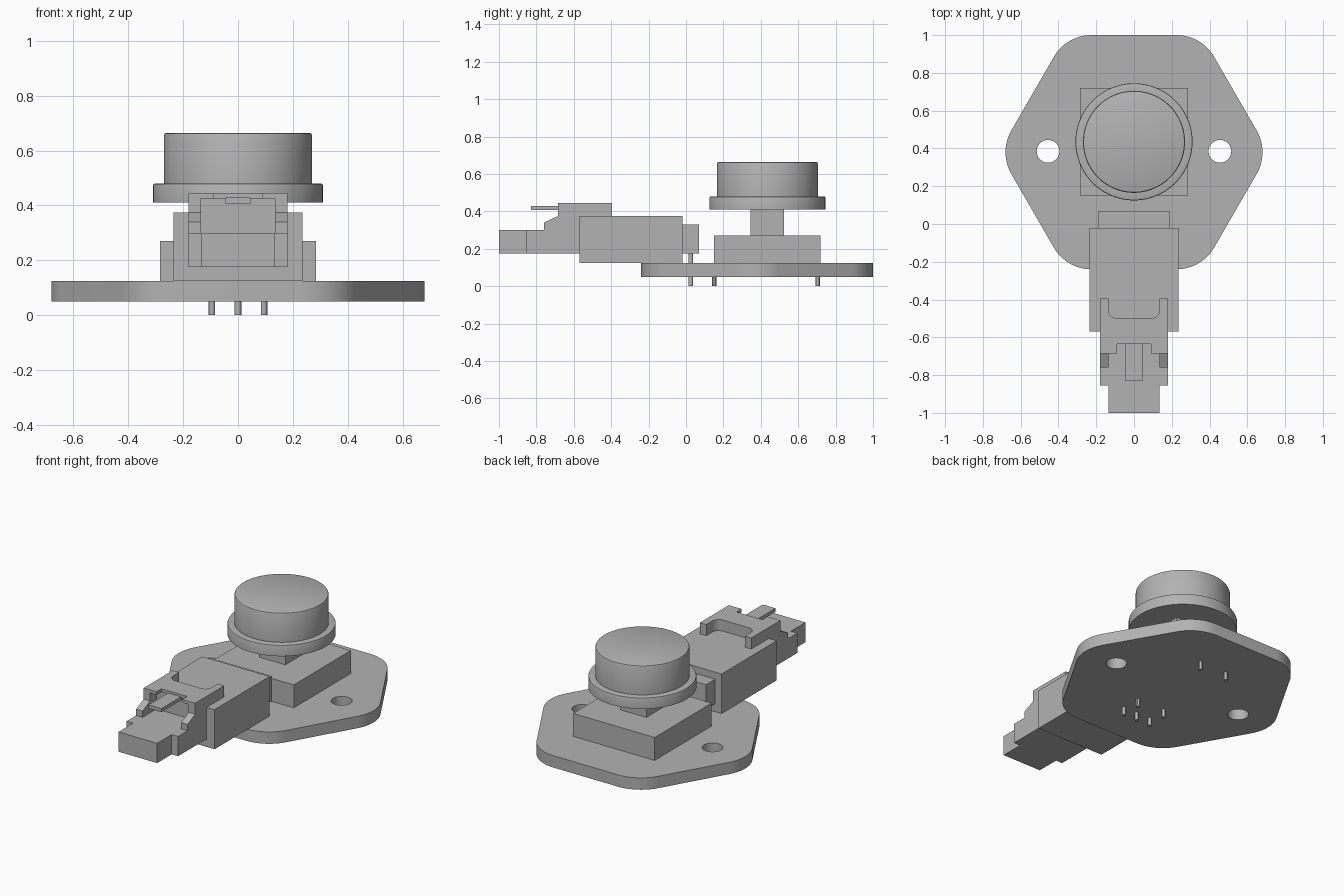
import bpy, bmesh, math
from mathutils import Vector

cube = bpy.data.objects.get("Cube")
if cube:
    bpy.data.objects.remove(cube, do_unlink=True)

GREY = (0.45, 0.45, 0.45, 1)
grey = bpy.data.materials.new("plain_grey")
grey.use_nodes = True
grey.diffuse_color = GREY
grey.node_tree.nodes["Principled BSDF"].inputs["Base Color"].default_value = GREY


def finish(name, bm, smooth=False):
    bmesh.ops.recalc_face_normals(bm, faces=bm.faces)
    mesh = bpy.data.meshes.new(name)
    bm.to_mesh(mesh)
    bm.free()
    mesh.materials.append(grey)
    obj = bpy.data.objects.new(name, mesh)
    bpy.context.collection.objects.link(obj)
    if smooth:
        activate(obj)
        bpy.ops.object.shade_smooth_by_angle(angle=math.radians(30))
    return obj


def activate(obj):
    bpy.ops.object.select_all(action='DESELECT')
    obj.select_set(True)
    bpy.context.view_layer.objects.active = obj


def prism(name, points, offset, smooth=False):
    """Extrude a flat outline of 3D points along an offset."""
    bm = bmesh.new()
    face = bm.faces.new([bm.verts.new(p) for p in points])
    ext = bmesh.ops.extrude_face_region(bm, geom=[face], use_keep_orig=True)
    verts = [g for g in ext["geom"] if isinstance(g, bmesh.types.BMVert)]
    bmesh.ops.translate(bm, vec=offset, verts=verts)
    return finish(name, bm, smooth)


def flat_prism(name, outline, z0, z1, smooth=False):
    return prism(name, [(x, y, z0) for x, y in outline], (0, 0, z1 - z0), smooth)


def box(name, x, y0, y1, z0, z1):
    return flat_prism(name, [(-x, y0), (x, y0), (x, y1), (-x, y1)], z0, z1)


def cylinder(name, x, y, r, z0, z1, sides=64):
    ring = [(x + r * math.cos(2 * math.pi * i / sides),
             y + r * math.sin(2 * math.pi * i / sides)) for i in range(sides)]
    return flat_prism(name, ring, z0, z1, sides > 8)


def lathe(name, centre, profile, steps=96):
    bm = bmesh.new()
    verts = [bm.verts.new((r, 0, z)) for r, z in profile]
    edges = [bm.edges.new(pair) for pair in zip(verts, verts[1:])]
    bmesh.ops.spin(bm, geom=verts + edges, cent=(0, 0, 0), axis=(0, 0, 1),
                   angle=2 * math.pi, steps=steps)
    bmesh.ops.remove_doubles(bm, verts=bm.verts, dist=0.0001)
    bmesh.ops.translate(bm, vec=centre, verts=bm.verts)
    return finish(name, bm, True)


# Mounting plate: rounded hexagon with two screw holes
PLATE_Y, APOTHEM, CORNER = 0.38, 0.62, 0.23
outline = []
for k in range(6):
    reach = (APOTHEM - CORNER) / math.cos(math.radians(30))
    a = math.radians(60 * k)
    for step in range(13):
        b = a + math.radians(-30 + 5 * step)
        outline.append((reach * math.cos(a) + CORNER * math.cos(b),
                        PLATE_Y + reach * math.sin(a) + CORNER * math.sin(b)))
plate = flat_prism("mounting_plate", outline, 0.05, 0.125)
for side in (-1, 1):
    cutter = cylinder("hole_cutter", side * 0.455, 0.385, 0.06, 0, 0.2, 48)
    cutter.hide_render = True
    cut = plate.modifiers.new("hole", 'BOOLEAN')
    cut.operation, cut.solver, cut.object = 'DIFFERENCE', 'EXACT', cutter
    activate(plate)
    bpy.ops.object.modifier_apply(modifier=cut.name)
    bpy.data.objects.remove(cutter, do_unlink=True)
activate(plate)
bpy.ops.object.shade_smooth_by_angle(angle=math.radians(30))

# Push button: housing, stem and round cap
BUTTON_Y = 0.435
box("switch_housing", 0.285, 0.15, 0.72, 0.125, 0.27)
box("switch_stem", 0.09, BUTTON_Y - 0.09, BUTTON_Y + 0.09, 0.27, 0.415)
lathe("button_cap", (0, BUTTON_Y, 0), [
    (0, 0.41), (0.31, 0.41), (0.31, 0.473), (0.308, 0.478), (0.303, 0.48),
    (0.27, 0.48), (0.27, 0.655), (0.267, 0.662), (0.26, 0.665), (0, 0.665)])

# Socket on the plate
box("socket_body", 0.235, -0.57, -0.02, 0.125, 0.375)
box("socket_neck", 0.19, -0.02, 0.07, 0.175, 0.33)

# Solder pins
for x in (-0.095, 0, 0.095):
    cylinder("socket_pin", x, 0.025, 0.012, 0, 0.18, 12)
for x in (-0.095, 0.095):
    for y in (0.15, 0.705):
        cylinder("switch_pin", x, y, 0.012, 0, 0.06, 12)

# Plug: nose, base and two shaped cheeks
box("plug_nose", 0.135, -1.0, -0.855, 0.175, 0.3)
box("plug_base", 0.18, -0.855, -0.5, 0.175, 0.3)
cheek = [(-0.76, 0.3), (-0.76, 0.34), (-0.685, 0.375), (-0.685, 0.445),
         (-0.395, 0.445), (-0.395, 0.3)]
for x in (-0.18, 0.135):
    prism("plug_cheek", [(x, y, z) for y, z in cheek], (0.045, 0, 0))

# Rounded recess at the rear of the plug, shared by core and top
W, R, FLOOR = 0.135, 0.045, -0.5
arc = [(W - R + R * math.cos(math.radians(t)), FLOOR + R - R * math.sin(math.radians(t)))
       for t in range(0, 91, 15)]
rear = arc + [(-x, y) for x, y in reversed(arc)]
flat_prism("plug_core", [(-W, -0.62), (W, -0.62)] + rear, 0.3, 0.425)
front = [(-W, -0.685), (-0.09, -0.685), (-0.09, -0.635),
         (0.09, -0.635), (0.09, -0.685), (W, -0.685)]
flat_prism("plug_top", front + rear, 0.425, 0.445)

# Release tongue
box("release_tongue", 0.045, -0.83, -0.62, 0.408, 0.43)
